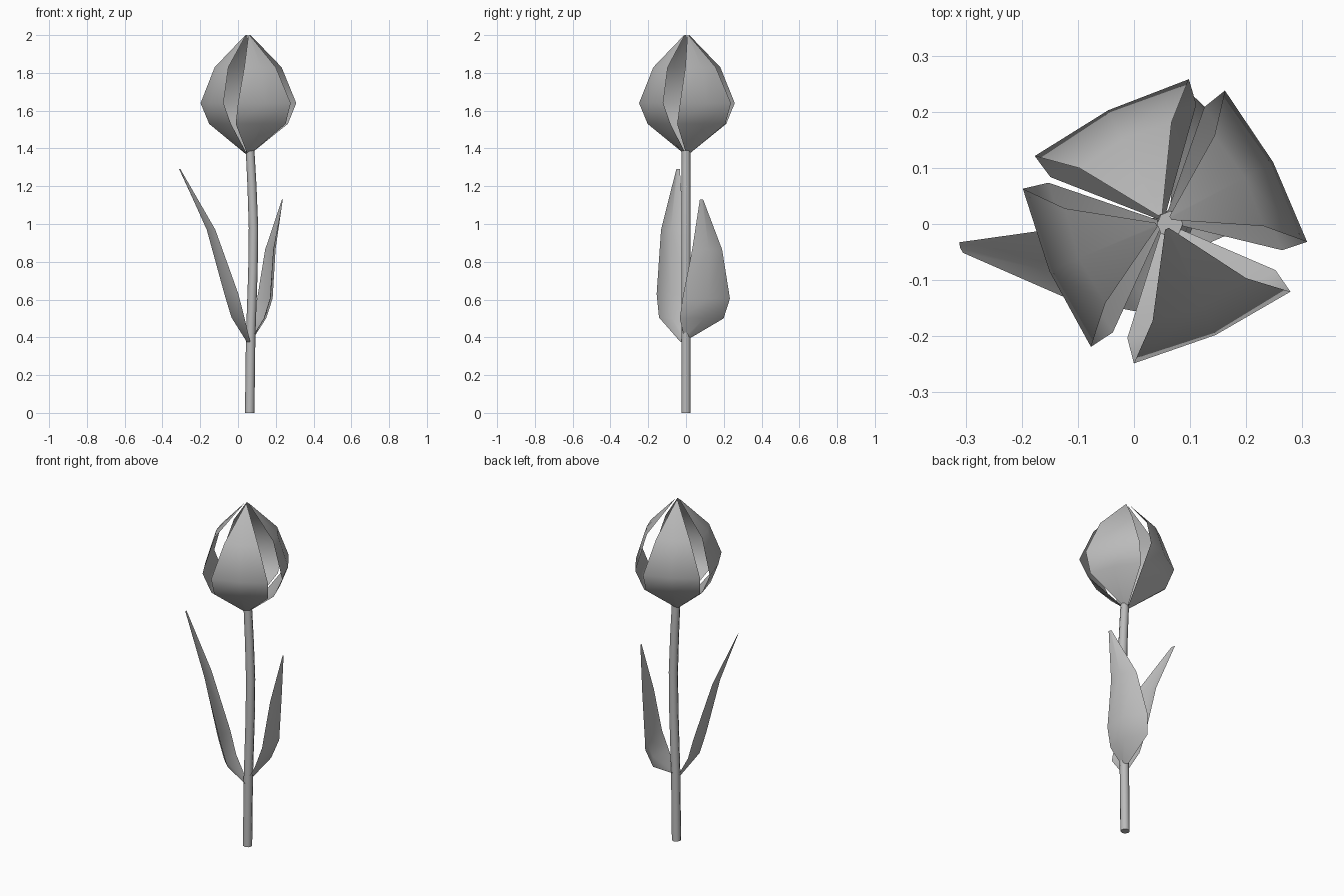
import bpy, bmesh, math
from mathutils import Vector

cube = bpy.data.objects.get("Cube")
if cube:
    bpy.data.objects.remove(cube, do_unlink=True)

grey = bpy.data.materials.new("plain_grey")
grey.use_nodes = True
grey.diffuse_color = (0.5, 0.5, 0.5, 1)
grey.node_tree.nodes["Principled BSDF"].inputs["Base Color"].default_value = (0.5, 0.5, 0.5, 1)


def loft(name, rows, closed=False):
    """Skin rows of points into one smooth sheet, or a capped tube."""
    bm = bmesh.new()
    grid = [[bm.verts.new(p) for p in row] for row in rows]
    n = len(rows[0])
    for low, high in zip(grid, grid[1:]):
        for i in range(n if closed else n - 1):
            j = (i + 1) % n
            bm.faces.new((low[i], low[j], high[j], high[i]))
    if closed:
        bm.faces.new(grid[0][::-1])
        bm.faces.new(grid[-1])
    mesh = bpy.data.meshes.new(name)
    bm.to_mesh(mesh)
    bm.free()
    mesh.materials.append(grey)
    obj = bpy.data.objects.new(name, mesh)
    bpy.context.collection.objects.link(obj)
    bpy.context.view_layer.objects.active = obj
    obj.select_set(True)
    bpy.ops.object.shade_smooth_by_angle(angle=math.radians(60))
    obj.select_set(False)
    return obj


def polar(centre, radius, angle, z):
    return (centre[0] + radius * math.cos(angle), centre[1] + radius * math.sin(angle), z)


# Stem: slightly bowed tube (x, z, radius)
stem_path = [(0.062, 0, 0.025), (0.067, 0.4, 0.025), (0.079, 0.75, 0.025),
             (0.082, 0.98, 0.025), (0.074, 1.2, 0.024), (0.064, 1.39, 0.023)]
loft("stem", [[polar((x, 0), r, math.tau * i / 8, z) for i in range(8)]
              for x, z, r in stem_path], closed=True)

# Petals: edge radius, middle radius, half angle in degrees, height
petal_rows = [(0.012, 0.012, 40, 1.37), (0.217, 0.18, 42, 1.53), (0.258, 0.222, 36.5, 1.64),
              (0.178, 0.165, 31, 1.83), (0.014, 0.014, 15, 2.0)]
flower = (0.053, 0.004)
for k, turn in enumerate((28.5, 116.5, 203.3, 294.6)):
    rows = []
    for edge, middle, half, z in petal_rows:
        rows.append([polar(flower, r, math.radians(turn + a), z)
                     for r, a in ((edge, -half), (middle, 0), (edge, half))])
    loft(f"petal_{k + 1}", rows)


def leaf(name, facing, rows):
    """Cupped blade; each row is chord centre x, y, z, half width, cup depth."""
    a = math.radians(facing)
    out = Vector((math.cos(a), math.sin(a), 0))
    side = Vector((-out.y, out.x, 0))
    loft(name, [[Vector((x, y, z)) - side * h, Vector((x, y, z)) + out * cup,
                 Vector((x, y, z)) + side * h] for x, y, z, h, cup in rows])


# Leaves
leaf("left_leaf", 15, [(0.07, 0.01, 0.4, 0.02, 0.015), (0.105, 0.083, 0.5, 0.12, 0.045),
                       (0.135, 0.107, 0.605, 0.13, 0.05), (0.165, 0.112, 0.865, 0.082, 0.035),
                       (0.235, 0.082, 1.13, 0.009, 0.002)])
leaf("right_leaf", 200, [(0.058, -0.01, 0.375, 0.02, 0.012), (0.005, -0.063, 0.505, 0.085, 0.042),
                         (-0.03, -0.068, 0.63, 0.093, 0.045), (-0.142, -0.072, 0.97, 0.064, 0.025),
                         (-0.308, -0.042, 1.29, 0.01, 0.002)])
